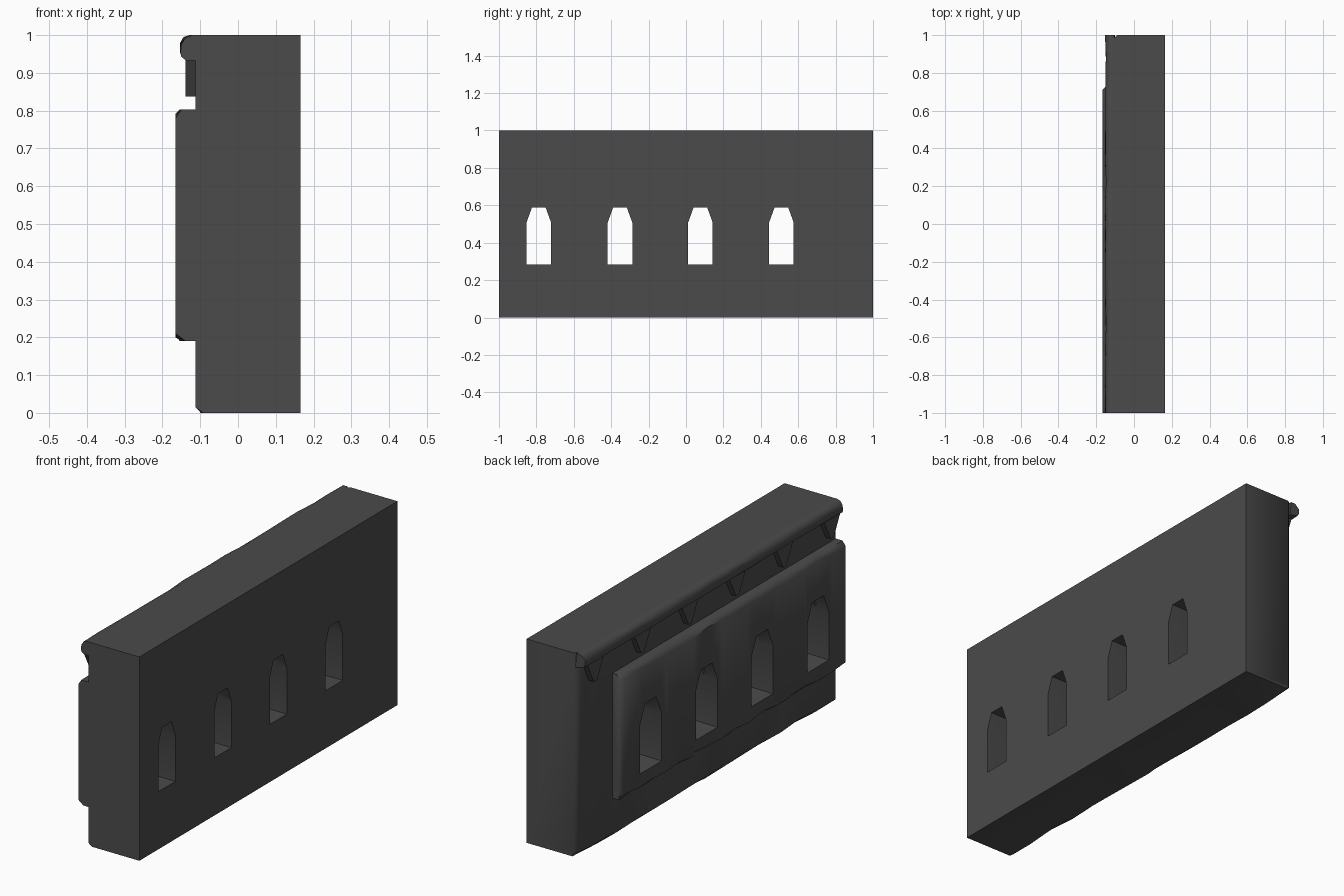
import bpy, bmesh, random

if "Cube" in bpy.data.objects:
    bpy.data.objects.remove(bpy.data.objects["Cube"])
random.seed(4)

stone = bpy.data.materials.new("dark grey stone")
stone.diffuse_color = (0.07, 0.07, 0.072, 1)
stone.use_nodes = True
stone.node_tree.nodes["Principled BSDF"].inputs["Base Color"].default_value = stone.diffuse_color


def mesh_from_rings(name, rings):
    """Skin closed rings of points and cap both ends."""
    bm = bmesh.new()
    vs = [[bm.verts.new(p) for p in r] for r in rings]
    n = len(rings[0])
    for a, b in zip(vs, vs[1:]):
        for i in range(n):
            j = (i + 1) % n
            bm.faces.new((a[i], a[j], b[j], b[i]))
    bm.faces.new(vs[0])
    bm.faces.new(vs[-1])
    bmesh.ops.recalc_face_normals(bm, faces=bm.faces)
    me = bpy.data.meshes.new(name)
    bm.to_mesh(me)
    bm.free()
    ob = bpy.data.objects.new(name, me)
    bpy.context.collection.objects.link(ob)
    me.materials.append(stone)
    return ob


def worn_strip(name, profile, y1, steps, end_bevel, wear):
    """Extrude an (x, z, wear_x, wear_z) profile along y with chipped edges."""
    ys = [-1 + (y1 - end_bevel + 1) * i / steps for i in range(steps + 1)]
    xmin = min(p[0] for p in profile)
    rings = []
    for y in ys:
        rings.append([(x + wx * random.random() * wear, y,
                       z + wz * random.random() * wear)
                      for x, z, wx, wz in profile])
    if end_bevel:
        rings.append([(max(x, xmin + end_bevel), y1, z)
                      for x, y, z in rings[-1]])
    return mesh_from_rings(name, rings)


def activate(ob):
    bpy.ops.object.select_all(action='DESELECT')
    ob.select_set(True)
    bpy.context.view_layer.objects.active = ob


# Main wall slab with a chipped lower edge
wall = worn_strip("wall", [(-0.112, 0.012, 0, 1), (-0.1, 0, 1, 0),
                           (0.165, 0, 0, 0), (0.165, 1, 0, 0),
                           (-0.112, 1, 0, 0)], 1, 14, 0.022, 0.02)

# Raised panel around the windows
panel = worn_strip("raised_panel", [
    (-0.1, 0.19, 0, 0), (-0.155, 0.19, 1, 0), (-0.166, 0.2, 0, 1),
    (-0.166, 0.793, 0, -1), (-0.155, 0.803, 1, 0), (-0.1, 0.803, 0, 0)],
    0.73, 16, 0.018, 0.02)

# Rounded cornice along the top
cornice = worn_strip("cornice", [
    (-0.1, 0.932, 0, 0), (-0.138, 0.932, 0, 1), (-0.15, 0.942, 0.5, 0),
    (-0.154, 0.955, 0.5, 0), (-0.154, 0.98, 0.5, -0.5),
    (-0.146, 0.994, 1, 0), (-0.13, 1.0, 1, 0), (-0.105, 1.0, 0, 0)],
    1, 18, 0, 0.012)

# Tapered brackets below the cornice
brackets = []
for i in range(6):
    c = 0.9 - 0.367 * i
    tri = [(-0.064, 0.94), (0.064, 0.94), (0.012, 0.837), (-0.012, 0.837)]
    brackets.append(mesh_from_rings("bracket_%d" % (i + 1), [
        [(x, c + y, z) for y, z in tri] for x in (-0.1, -0.139)]))

# Window openings, flaring towards the panel side
for c in (-0.787, -0.353, 0.077, 0.51):
    def arch(x, h, t, z0, z1, z2):
        return [(x, c - h, z0), (x, c + h, z0), (x, c + h, z1),
                (x, c + t, z2), (x, c - t, z2), (x, c - h, z1)]
    cutter = mesh_from_rings("window_cutter", [
        arch(-0.2, 0.088, 0.045, 0.268, 0.51, 0.605),
        arch(-0.02, 0.066, 0.037, 0.283, 0.507, 0.587),
        arch(0.2, 0.066, 0.037, 0.283, 0.507, 0.587)])
    cutter.hide_render = True
    for ob in (wall, panel):
        activate(ob)
        m = ob.modifiers.new("window", 'BOOLEAN')
        m.operation = 'DIFFERENCE'
        m.solver = 'EXACT'
        m.object = cutter
        bpy.ops.object.modifier_apply(modifier=m.name)
    bpy.data.objects.remove(cutter)

for ob in [wall, panel, cornice] + brackets:
    activate(ob)
    bpy.ops.object.shade_smooth_by_angle(angle=0.85)
